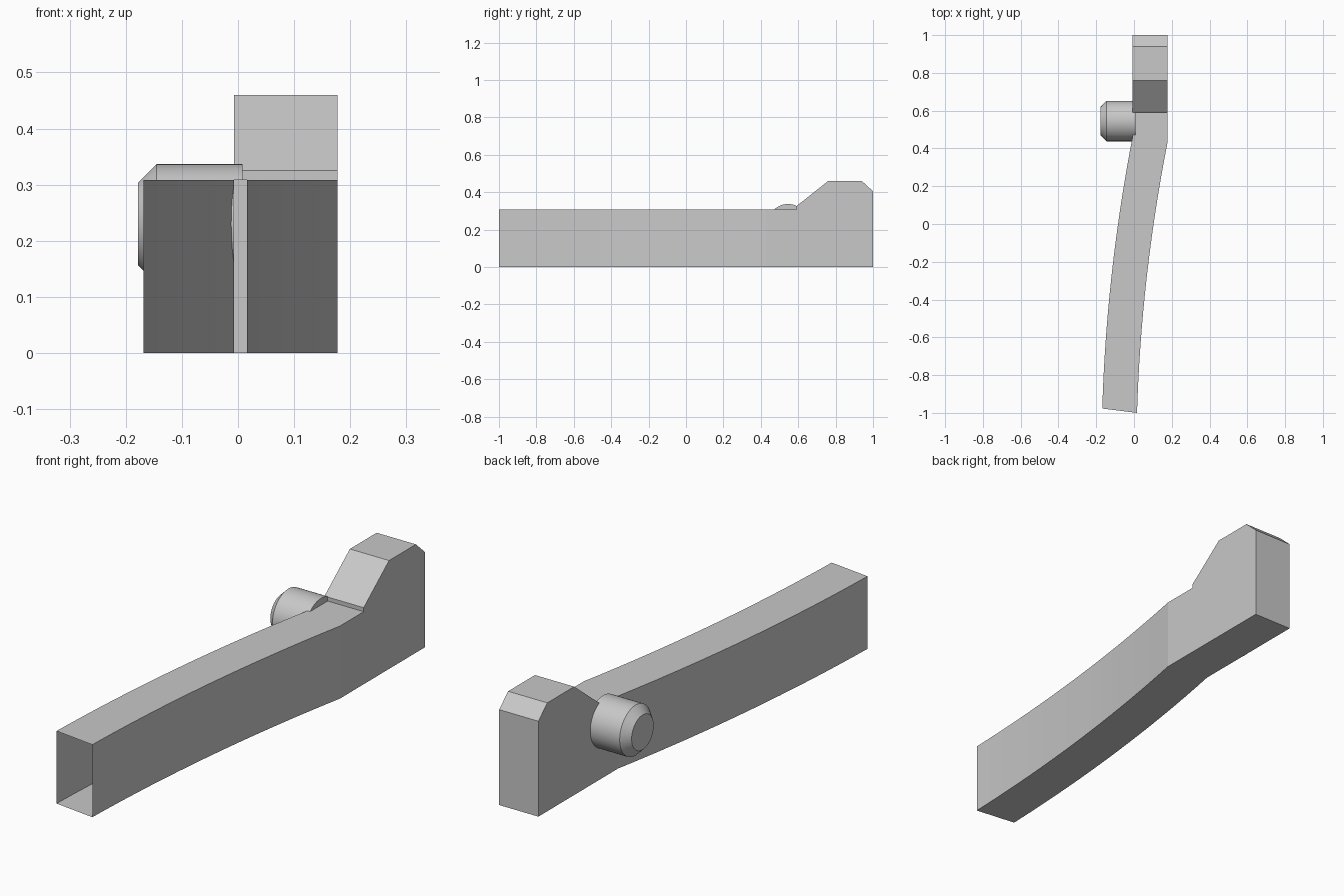
import bpy, bmesh, math
from mathutils import Matrix

cube = bpy.data.objects.get("Cube")
if cube:
    bpy.data.objects.remove(cube)

grey = bpy.data.materials.new("light_grey")
grey.use_nodes = True
grey.diffuse_color = (0.58, 0.58, 0.58, 1)
grey.node_tree.nodes["Principled BSDF"].inputs["Base Color"].default_value = (0.58, 0.58, 0.58, 1)

ARM_TOP = 0.308
LEFT_X, RIGHT_X = -0.007, 0.177


def finish(name, bm):
    bmesh.ops.remove_doubles(bm, verts=bm.verts, dist=1e-5)
    bmesh.ops.recalc_face_normals(bm, faces=bm.faces)
    mesh = bpy.data.meshes.new(name)
    bm.to_mesh(mesh)
    bm.free()
    obj = bpy.data.objects.new(name, mesh)
    bpy.context.collection.objects.link(obj)
    mesh.materials.append(grey)
    return obj


def bridge(bm, ring_a, ring_b, closed=True):
    n = len(ring_a)
    for i in range(n if closed else n - 1):
        j = (i + 1) % n
        bm.faces.new((ring_a[i], ring_a[j], ring_b[j], ring_b[i]))


def curve(start, end, t):
    """Gentle arc that leaves the front nearly straight and bends sideways."""
    length = end[1] - start[1]
    slope = 0.03
    bend = (end[0] - start[0]) - slope * length
    return start[0] + slope * length * t + bend * t * t, start[1] + length * t


# Hollow arm, open at the front, with a raised straight head at the back
bm = bmesh.new()
left_end, right_end = (LEFT_X, 0.465), (RIGHT_X, 0.43)
rings = []
STEPS = 16
for i in range(STEPS + 1):
    lx, ly = curve((-0.168, -0.977), left_end, i / STEPS)
    rx, ry = curve((0.016, -1.0), right_end, i / STEPS)
    corners = ((lx, ly, 0), (rx, ry, 0), (rx, ry, ARM_TOP), (lx, ly, ARM_TOP))
    rings.append([bm.verts.new(c) for c in corners])
for a, b in zip(rings, rings[1:]):
    bridge(bm, a, b)

# Head side profile, from the arm's top edge round to its bottom edge
profile = [(0.59, ARM_TOP), (0.59, 0.325), (0.76, 0.46), (0.94, 0.46), (1.0, 0.405), (1.0, 0)]
sides = []
for x, top, bottom in ((LEFT_X, rings[-1][3], rings[-1][0]), (RIGHT_X, rings[-1][2], rings[-1][1])):
    side = [top] + [bm.verts.new((x, y, z)) for y, z in profile] + [bottom]
    bm.faces.new(side)
    sides.append(side)
bridge(bm, *sides, closed=False)
finish("arm", bm)

# Chamfered peg on the side of the arm
bm = bmesh.new()
SEGMENTS = 48
peg_rings = []
for x, r in ((-0.178, 0.074), (-0.145, 0.107), (0.008, 0.107)):
    peg_rings.append([bm.verts.new((x, 0.545 + r * math.cos(a), 0.23 + r * math.sin(a)))
                      for a in (math.tau * k / SEGMENTS for k in range(SEGMENTS))])
for a, b in zip(peg_rings, peg_rings[1:]):
    bridge(bm, a, b)
bm.faces.new(peg_rings[0])
bm.faces.new(peg_rings[-1])
bmesh.ops.recalc_face_normals(bm, faces=bm.faces)

# Trim away the part of the peg that lies inside the arm
for point, normal in (((LEFT_X, 0, 0), (1, 0, 0)), ((0, 0, ARM_TOP), (0, 0, 1))):
    bmesh.ops.bisect_plane(bm, geom=bm.verts[:] + bm.edges[:] + bm.faces[:],
                           plane_co=point, plane_no=normal)
inside = [f for f in bm.faces
          if f.calc_center_median().x > LEFT_X and f.calc_center_median().z < ARM_TOP]
bmesh.ops.delete(bm, geom=inside, context='FACES')
peg = finish("side_peg", bm)
bpy.ops.object.select_all(action='DESELECT')
peg.select_set(True)
bpy.context.view_layer.objects.active = peg
bpy.ops.object.shade_smooth_by_angle(angle=math.radians(30))
